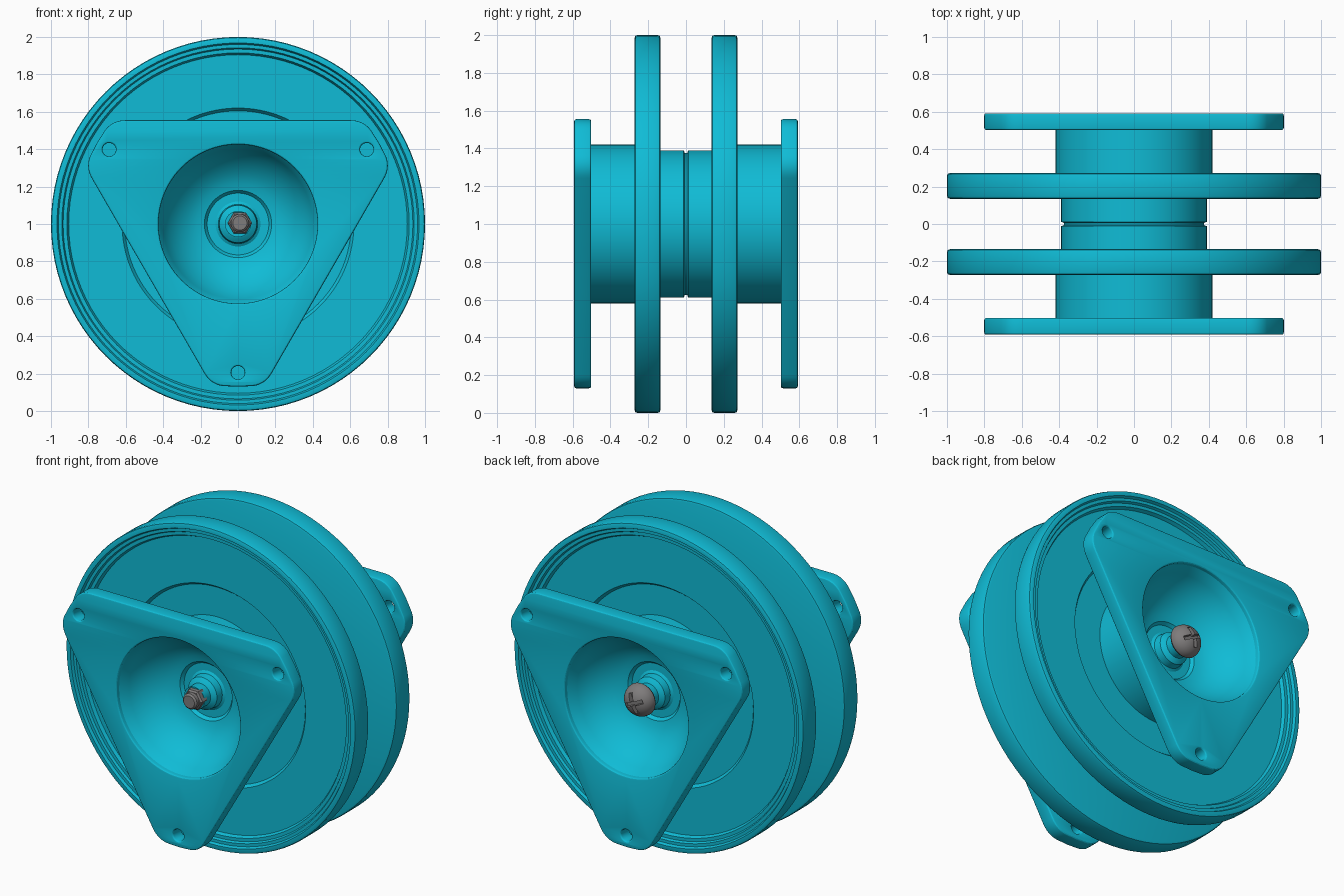
import bpy, bmesh, math
from mathutils import Vector, Matrix

default = bpy.data.objects.get("Cube")
if default:
    bpy.data.objects.remove(default)


def material(name, color, rough):
    m = bpy.data.materials.new(name)
    m.use_nodes = True
    m.diffuse_color = color
    bsdf = m.node_tree.nodes["Principled BSDF"]
    bsdf.inputs["Base Color"].default_value = color
    bsdf.inputs["Roughness"].default_value = rough
    return m


CYAN = material("cyan", (0.005, 0.50, 0.67, 1), 0.5)
GRAY = material("steel_gray", (0.21, 0.20, 0.20, 1), 0.5)


def add_object(name, bm, mat, angle=30):
    """Clean the mesh, link it as an object and smooth it by angle."""
    bmesh.ops.remove_doubles(bm, verts=bm.verts, dist=1e-5)
    bmesh.ops.recalc_face_normals(bm, faces=bm.faces)
    mesh = bpy.data.meshes.new(name)
    bm.to_mesh(mesh)
    bm.free()
    mesh.materials.append(mat)
    ob = bpy.data.objects.new(name, mesh)
    bpy.context.collection.objects.link(ob)
    bpy.ops.object.select_all(action="DESELECT")
    ob.select_set(True)
    bpy.context.view_layer.objects.active = ob
    bpy.ops.object.shade_smooth_by_angle(angle=math.radians(angle))
    return ob


def lathe(profile, side, steps=96, center=(0, 1)):
    """Turn (radius, depth) points around the y axis."""
    bm = bmesh.new()
    cx, cz = center
    vs = [bm.verts.new((cx + r, side * d, cz)) for r, d in profile]
    es = [bm.edges.new(pair) for pair in zip(vs, vs[1:])]
    bmesh.ops.spin(bm, geom=vs + es, cent=(cx, 0, cz), axis=(0, 1, 0),
                   angle=math.tau, steps=steps, use_merge=True)
    return bm


def evaluated(ob):
    """Return the object's final mesh as a bmesh and delete the object."""
    deps = bpy.context.evaluated_depsgraph_get()
    mesh = bpy.data.meshes.new_from_object(ob.evaluated_get(deps))
    bm = bmesh.new()
    bm.from_mesh(mesh)
    bpy.data.meshes.remove(mesh)
    bpy.data.objects.remove(ob)
    return bm


def polar(r, a):
    return Vector((r * math.cos(a), r * math.sin(a)))


# Wheel half: hub, disc with stepped rim, barrel, bowl and central post
hub = [(0, 0), (0.375, 0), (0.375, 0.006), (0.39, 0.012), (0.39, 0.135)]
disc = [(0.985, 0.135), (0.996, 0.139), (1, 0.15), (1, 0.258), (0.996, 0.268),
        (0.985, 0.272), (0.968, 0.272), (0.96, 0.255), (0.942, 0.255),
        (0.935, 0.24), (0.915, 0.24), (0.905, 0.22), (0.62, 0.22), (0.605, 0.2)]
barrel = [(0.42, 0.2), (0.42, 0.52), (0.44, 0.54)]
bowl = [(0.435, 0.575), (0.425, 0.565), (0.40, 0.50), (0.365, 0.44),
        (0.32, 0.39), (0.27, 0.35), (0.22, 0.325), (0.18, 0.315)]
post = [(0.165, 0.295), (0.12, 0.295), (0.105, 0.305), (0.10, 0.35),
        (0.08, 0.365), (0.07, 0.37), (0.07, 0.43), (0, 0.43)]


# Triangular plate with clipped, rounded corners and four round openings
def plate_outline(inradius=0.555, reach=0.87, fillet=0.07):
    half = math.pi / 3 - math.acos(inradius / reach)
    pts = []
    for k in range(3):
        mid = -math.pi / 2 + k * math.tau / 3
        for sgn in (-1, 1):
            corner = polar(reach, mid + sgn * half)
            far = polar(reach, mid + sgn * (math.tau / 3 - half))
            on_edge = corner + (far - corner).normalized() * fillet
            on_arc = polar(reach, mid + sgn * half * 0.55)
            curve = []
            for i in range(8):
                t = i / 7
                curve.append(on_edge * (1 - t) ** 2 + corner * 2 * t * (1 - t)
                             + on_arc * t * t)
            pts += curve if sgn < 0 else [polar(reach, mid)] + curve[::-1]
    return pts


def circle(r, n, center=Vector((0, 0))):
    return [center + polar(r, i * math.tau / n) for i in range(n)]


def triangle_plate(name, y, thickness=0.09, bevel=0.012):
    cu = bpy.data.curves.new(name, "CURVE")
    cu.dimensions = "2D"
    cu.fill_mode = "BOTH"
    cu.extrude = thickness / 2 - bevel
    cu.bevel_depth = bevel
    cu.bevel_resolution = 2
    cu.offset = -bevel
    loops = [plate_outline(), circle(0.425, 96)]
    loops += [circle(0.036, 24, polar(0.795, -math.pi / 2 + k * math.tau / 3))
              for k in range(3)]
    for pts in loops:
        sp = cu.splines.new("POLY")
        sp.points.add(len(pts) - 1)
        for p, co in zip(sp.points, pts):
            p.co = (co.x, co.y, 0, 1)
        sp.use_cyclic_u = True
    temp = bpy.data.objects.new(name + "_curve", cu)
    bpy.context.collection.objects.link(temp)
    bm = evaluated(temp)
    bm.transform(Matrix.Translation((0, y, 1)) @ Matrix.Rotation(math.pi / 2, 4, "X"))
    return add_object(name, bm, CYAN, 25)


for label, side in (("front", -1), ("back", 1)):
    add_object(label + "_wheel", lathe(hub + disc + barrel + bowl + post, side), CYAN)
    triangle_plate(label + "_plate", side * 0.547)

# Nut and threaded bolt end at the front
axis = (0.01, 1.005)
add_object("hex_nut", lathe([(0, 0.41), (0.065, 0.41), (0.065, 0.455), (0.055, 0.465),
                             (0, 0.465)], -1, 6, axis), GRAY)
add_object("bolt_end", lathe([(0, 0.45), (0.048, 0.45), (0.048, 0.488), (0.038, 0.498),
                              (0, 0.498)], -1, 32, axis), GRAY)

# Domed screw head at the back with a cross recess
dome = [(0, 0.43), (0.09, 0.43), (0.1, 0.445)]
dome += [(0.1 * math.cos(a), 0.445 + 0.085 * math.sin(a))
         for a in (math.pi / 2 * i / 10 for i in range(1, 10))] + [(0, 0.53)]
blank = add_object("screw_blank", lathe(dome, 1, 48), GRAY)
for i in range(2):
    bm = bmesh.new()
    bmesh.ops.create_cube(bm, size=1)
    size = Matrix.Diagonal((0.125, 0.07, 0.024, 1))
    spin = Matrix.Rotation(math.pi / 2 * i + 0.4, 4, "Y")
    bm.transform(Matrix.Translation((0, 0.53, 1)) @ spin @ size)
    cutter = add_object("slot_cutter", bm, GRAY)
    cutter.hide_render = True
    mod = blank.modifiers.new("slot", "BOOLEAN")
    mod.operation = "DIFFERENCE"
    mod.solver = "EXACT"
    mod.object = cutter
    bm = evaluated(blank)
    bpy.data.objects.remove(cutter)
    blank = add_object("screw_head", bm, GRAY)
